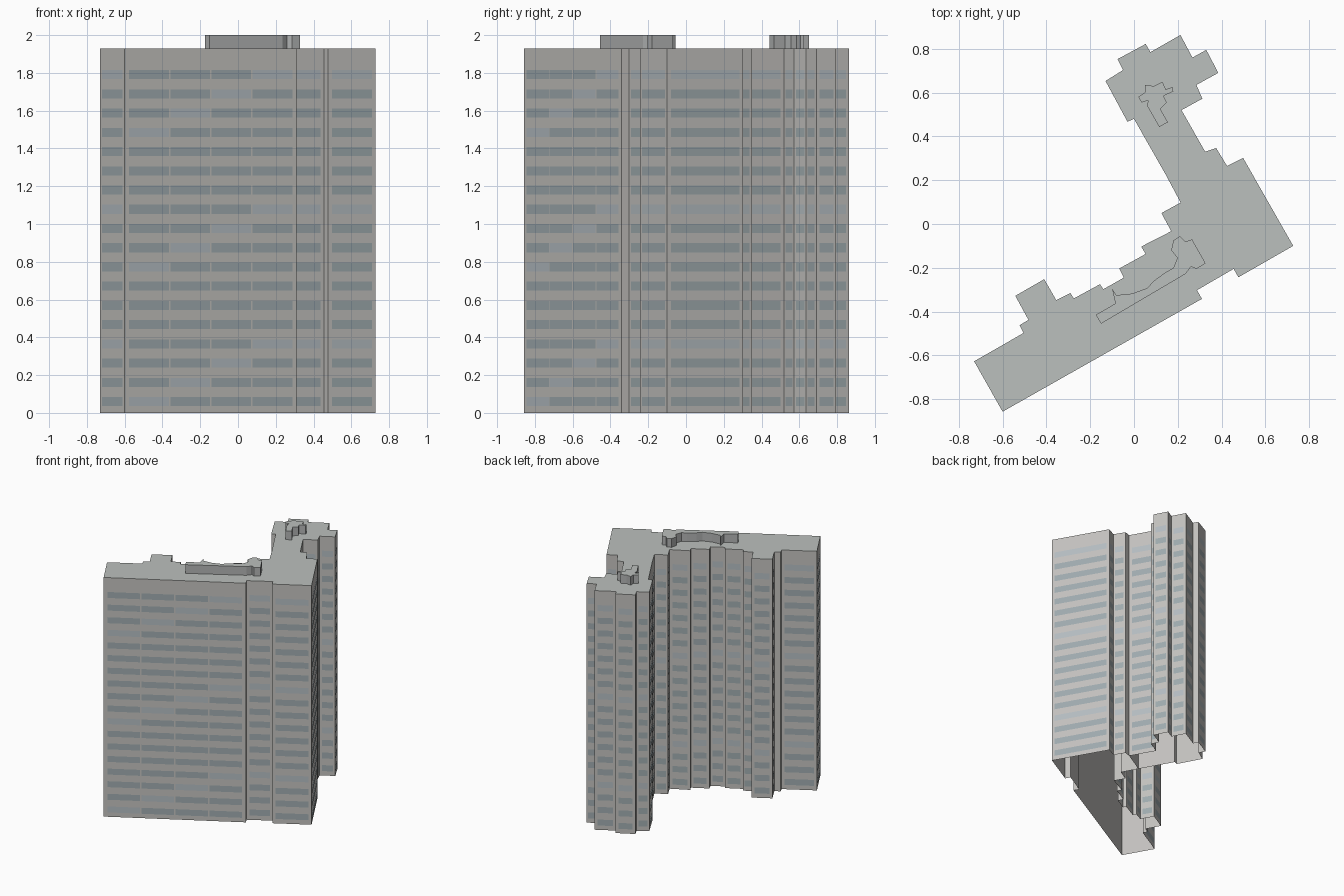
import bpy, bmesh
from mathutils import Vector

if "Cube" in bpy.data.objects:
    bpy.data.objects.remove(bpy.data.objects["Cube"])

ROOF_Z, TOP_Z = 1.93, 2.0
ROWS, ROW_STEP, ROW_Z0, ROW_H = 18, 0.1018, 0.036, 0.048


def material(name, rgb):
    m = bpy.data.materials.new(name)
    m.diffuse_color = (*rgb, 1)
    m.use_nodes = True
    m.node_tree.nodes["Principled BSDF"].inputs["Base Color"].default_value = m.diffuse_color
    return m


WALL = material("concrete", (0.55, 0.54, 0.52))
ROOF = material("roof_felt", (0.50, 0.53, 0.51))
GLASS = material("dark_glass", (0.35, 0.41, 0.43))
PALE = material("pale_glass", (0.46, 0.51, 0.54))
SHADE = material("plant_room_grey", (0.44, 0.45, 0.45))


def finish(bm, name, mats):
    me = bpy.data.meshes.new(name)
    bm.to_mesh(me)
    bm.free()
    for m in mats:
        me.materials.append(m)
    ob = bpy.data.objects.new(name, me)
    bpy.context.collection.objects.link(ob)
    return ob


def shell(name, outline, z0, z1, mats):
    """Walls and roof over an outline given clockwise; open underneath."""
    pts = outline[::-1]
    bm = bmesh.new()
    low = [bm.verts.new((x, y, z0)) for x, y in pts]
    top = [bm.verts.new((x, y, z1)) for x, y in pts]
    n = len(pts)
    for i in range(n):
        j = (i + 1) % n
        bm.faces.new((low[i], low[j], top[j], top[i]))
    bm.faces.new(top).material_index = 1
    return finish(bm, name, mats)


def windows(name, outline, skip):
    """Rows of flat panes on each wall; every seventh row steps to pale glass."""
    pts = [Vector((x, y, 0)) for x, y in outline[::-1]]
    bm = bmesh.new()
    for i, a in enumerate(pts):
        b = pts[(i + 1) % len(pts)]
        length = (b - a).length
        if length < 0.065 or skip in ((a.xy.to_tuple(3), b.xy.to_tuple(3)),
                                      (b.xy.to_tuple(3), a.xy.to_tuple(3))):
            continue
        d = (b - a) / length
        out = Vector((d.y, -d.x, 0)) * 0.0015
        bays = max(1, int(length / 0.25))
        margin = min(0.022, length * 0.15)
        step = (length - 2 * margin) / bays
        gap = 0.005 if bays > 1 else 0
        for bay in range(bays):
            p = a + d * (margin + bay * step + gap) + out
            q = a + d * (margin + (bay + 1) * step - gap) + out
            for row in range(ROWS):
                z = Vector((0, 0, ROW_Z0 + row * ROW_STEP))
                h = z + Vector((0, 0, ROW_H))
                f = bm.faces.new([bm.verts.new(v) for v in (p + z, q + z, q + h, p + h)])
                from_top = ROWS - 1 - row
                f.material_index = int((from_top - (bays - 1 - bay)) % 7 == 0)
    return finish(bm, name, (GLASS, PALE))


# Where the two wings meet
joint = ((0.145, 0.225), (0.325, 0.33))

# Long front wing with stepped courtyard side
front_outline = [
    (-0.60, -0.857), (-0.73, -0.627), (-0.505, -0.498), (-0.522, -0.462), (-0.482, -0.438),
    (-0.542, -0.328), (-0.41, -0.252), (-0.355, -0.348), (-0.29, -0.315), (-0.275, -0.34),
    (-0.155, -0.275), (-0.14, -0.298), (-0.047, -0.245), (-0.067, -0.203), (0.053, -0.137),
    (0.033, -0.103), (0.17, -0.033), (0.125, 0.05), (0.213, 0.098), joint[0], joint[1],
    (0.375, 0.347), (0.425, 0.265), (0.498, 0.302), (0.727, -0.10), (0.477, -0.243),
    (0.455, -0.205), (0.288, -0.302), (0.31, -0.342)]

# Back wing ending in a cross-shaped tower
back_outline = [
    joint[0], (0.0, 0.48), (-0.03, 0.467), (-0.13, 0.653), (-0.05, 0.703), (-0.075, 0.753),
    (0.053, 0.822), (0.075, 0.785), (0.212, 0.863), (0.267, 0.76), (0.33, 0.795),
    (0.385, 0.69), (0.285, 0.635), (0.312, 0.572), (0.217, 0.52), joint[1]]

for label, outline in (("front_wing", front_outline), ("back_wing", back_outline)):
    shell(label, outline, 0, ROOF_Z, (WALL, ROOF))
    windows(label + "_windows", outline, joint)

# Rooftop plant rooms
shell("front_plant_room", [
    (-0.15, -0.455), (-0.175, -0.415), (-0.085, -0.363), (-0.1, -0.295), (-0.08, -0.325),
    (-0.01, -0.318), (0.06, -0.293), (0.09, -0.26), (0.145, -0.22), (0.18, -0.20),
    (0.198, -0.155), (0.17, -0.12), (0.18, -0.075), (0.21, -0.055), (0.235, -0.08),
    (0.265, -0.07), (0.327, -0.18), (0.285, -0.205), (0.26, -0.195), (0.235, -0.228)],
    ROOF_Z, TOP_Z, (SHADE, ROOF))
shell("back_plant_room", [
    (0.02, 0.58), (0.05, 0.60), (0.05, 0.635), (0.09, 0.63), (0.13, 0.65), (0.145, 0.615),
    (0.175, 0.625), (0.18, 0.605), (0.135, 0.585), (0.15, 0.555), (0.12, 0.525),
    (0.155, 0.465), (0.115, 0.443), (0.06, 0.54), (0.065, 0.565), (0.035, 0.555)],
    ROOF_Z, TOP_Z, (SHADE, ROOF))
